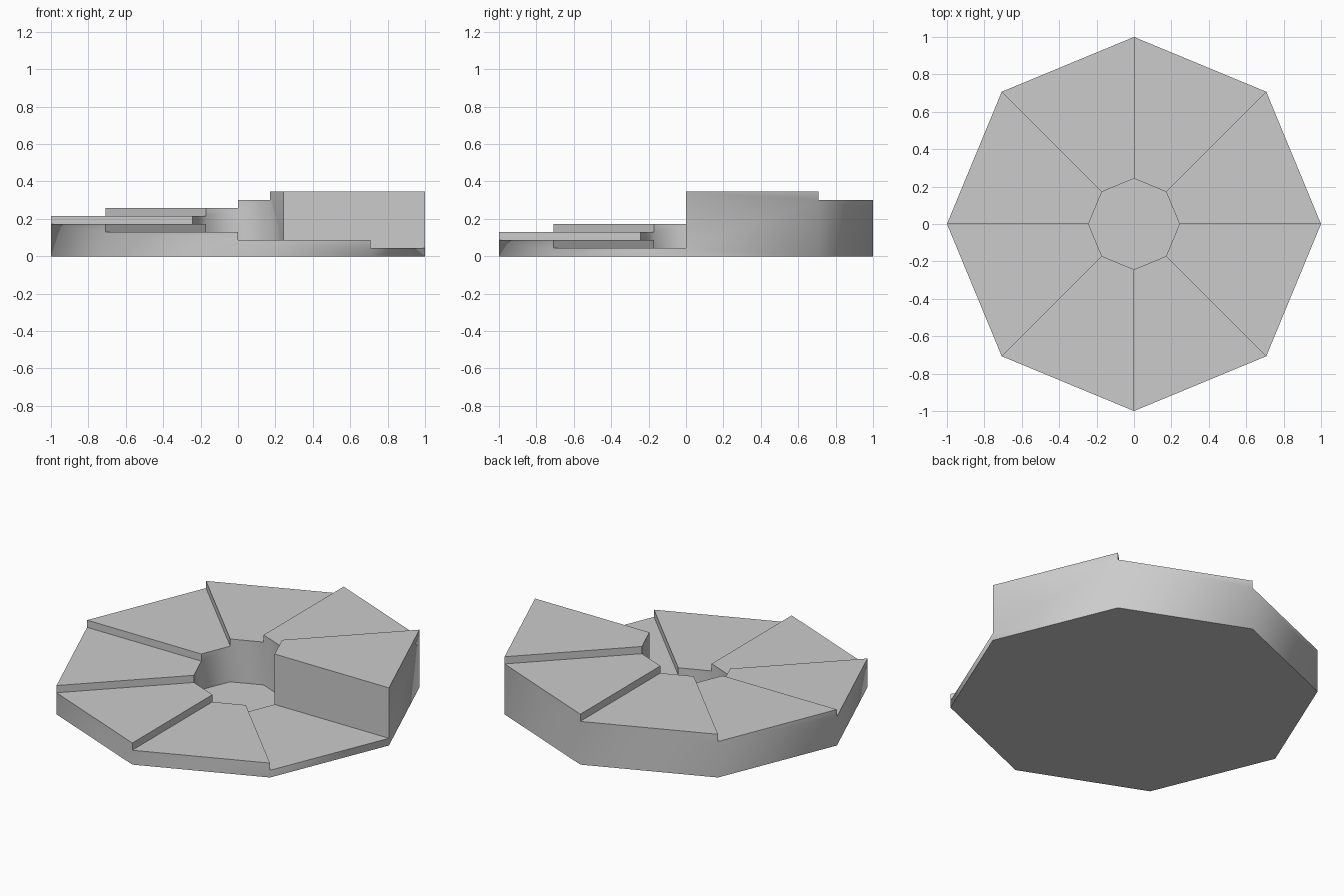
import bpy, bmesh
from math import radians, cos, sin

cube = bpy.data.objects.get("Cube")
if cube:
    bpy.data.objects.remove(cube, do_unlink=True)

STEPS = 8
RISE = 0.345 / STEPS
OUTER, INNER = 1.0, 0.243

bm = bmesh.new()
cache = {}


def vert(radius, column, level):
    """Shared vertex on a radial column, counted clockwise from +x."""
    key = (radius, column % STEPS, level)
    if key not in cache:
        a = -radians(360 / STEPS) * key[1]
        cache[key] = bm.verts.new((radius * cos(a), radius * sin(a), level * RISE))
    return cache[key]


def levels(column):
    """Heights, in rises, where something meets the column."""
    c = column % STEPS
    return [0, c, c + 1] if c else [0, 1, STEPS]


for step in range(1, STEPS + 1):
    a, b = step - 1, step
    # Tread
    bm.faces.new([vert(INNER, a, step), vert(OUTER, a, step),
                  vert(OUTER, b, step), vert(INNER, b, step)])
    # Outer and inner walls
    for r in (OUTER, INNER):
        up = [vert(r, b, n) for n in levels(b) if n <= step]
        down = [vert(r, a, n) for n in reversed(levels(a)) if n <= step]
        bm.faces.new(up + down)
    # Riser beside the next lower tread
    low, high = levels(a)[1:]
    bm.faces.new([vert(INNER, a, low), vert(OUTER, a, low),
                  vert(OUTER, a, high), vert(INNER, a, high)])
    # Underside of the step
    bm.faces.new([vert(INNER, a, 0), vert(OUTER, a, 0),
                  vert(OUTER, b, 0), vert(INNER, b, 0)])

bmesh.ops.recalc_face_normals(bm, faces=bm.faces)

# Underside becomes one flat octagon
flat = [f for f in bm.faces if all(v.co.z < 0.001 for v in f.verts)]
bmesh.ops.delete(bm, geom=flat, context='FACES')
base = bm.faces.new([vert(OUTER, c, 0) for c in range(STEPS)])
# Floor of the central well, just above the underside
well = bm.faces.new([vert(INNER, c, 0) for c in reversed(range(STEPS))])
for face, direction in ((base, -1), (well, 1)):
    face.normal_update()
    if face.normal.z * direction < 0:
        face.normal_flip()
for v in well.verts:
    v.co.z = 0.002

mesh = bpy.data.meshes.new("spiral_steps")
bm.to_mesh(mesh)
bm.free()
steps = bpy.data.objects.new("spiral_steps", mesh)
bpy.context.collection.objects.link(steps)

# Plain grey finish
grey = bpy.data.materials.new("light_grey")
grey.use_nodes = True
colour = (0.6, 0.6, 0.6, 1)
grey.diffuse_color = colour
grey.node_tree.nodes["Principled BSDF"].inputs["Base Color"].default_value = colour
mesh.materials.append(grey)

# Rounded shading on the walls, crisp treads and risers
bpy.ops.object.select_all(action='DESELECT')
steps.select_set(True)
bpy.context.view_layer.objects.active = steps
bpy.ops.object.shade_smooth_by_angle(angle=radians(50))
